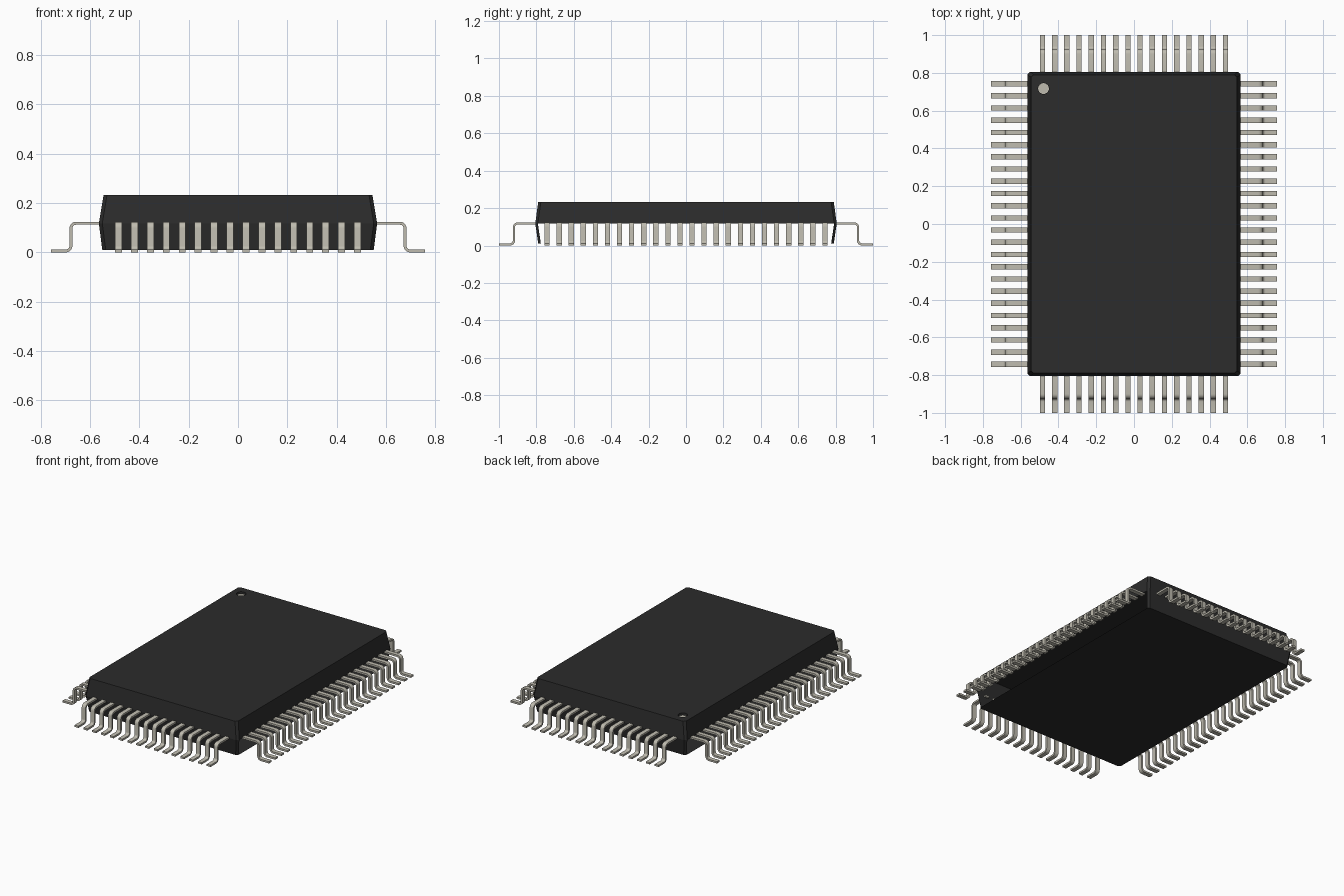
import bpy, bmesh, math
from mathutils import Matrix, Vector

if "Cube" in bpy.data.objects:
    bpy.data.objects.remove(bpy.data.objects["Cube"], do_unlink=True)


def material(name, rgb):
    m = bpy.data.materials.new(name)
    m.use_nodes = True
    m.diffuse_color = (*rgb, 1)
    bsdf = m.node_tree.nodes["Principled BSDF"]
    bsdf.inputs["Base Color"].default_value = (*rgb, 1)
    bsdf.inputs["Roughness"].default_value = 0.6
    return m


BLACK = material("black_plastic", (0.025, 0.025, 0.025))
METAL = material("tinned_metal", (0.52, 0.50, 0.43))


def add_object(name, bm, mats):
    me = bpy.data.meshes.new(name)
    bm.to_mesh(me)
    bm.free()
    for m in mats:
        me.materials.append(m)
    ob = bpy.data.objects.new(name, me)
    bpy.context.collection.objects.link(ob)
    return ob


def ring(bm, hx, hy, z, c=0.014):
    """Rectangle with cut corners, counter-clockwise from the +x side."""
    pts = [(hx, -hy + c), (hx, hy - c), (hx - c, hy), (-hx + c, hy),
           (-hx, hy - c), (-hx, -hy + c), (-hx + c, -hy), (hx - c, -hy)]
    return [bm.verts.new((x, y, z)) for x, y in pts]


def bridge(bm, lo, hi, skip=()):
    n = len(lo)
    return [bm.faces.new((lo[i], lo[(i + 1) % n], hi[(i + 1) % n], hi[i]))
            for i in range(n) if i not in skip]


# Package body: tapered both ways from the parting line, lower long sides open
bm = bmesh.new()
bottom = ring(bm, 0.55, 0.79, 0.01)
middle = ring(bm, 0.564, 0.806, 0.118)
top = ring(bm, 0.545, 0.79, 0.232)
bm.faces.new(bottom[::-1])
bridge(bm, bottom, middle, skip=(0, 4))
bridge(bm, middle, top)

# Round pin-one recess cut into the top, with a metal floor
SIDES, RADIUS, DEPTH = 16, 0.029, 0.015
angles = [2 * math.pi * i / SIDES for i in range(SIDES)]
rim, floor = [[bm.verts.new((-0.479 + RADIUS * math.cos(a),
                             0.717 + RADIUS * math.sin(a), z)) for a in angles]
              for z in (0.232, 0.232 - DEPTH)]
bridge(bm, rim, floor)
bm.faces.new(floor).material_index = 1
bm.edges.ensure_lookup_table()
edges = [bm.edges.get((loop[i], loop[(i + 1) % len(loop)]))
         for loop in (top, rim) for i in range(len(loop))]
bmesh.ops.triangle_fill(bm, use_beauty=True, edges=edges, normal=(0, 0, 1))
bmesh.ops.recalc_face_normals(bm, faces=bm.faces[:])
add_object("package_body", bm, (BLACK, METAL))

# Gull-wing lead: strip profile with two bends, tip at the local origin
WIDTH, HALF_T, BEND, PITCH = 0.028, 0.006, 0.02, 0.0646


def lead_mesh():
    path = [(Vector((-0.207, 0.118)), Vector((0, 1)))]
    for cx, cz, start, end, sign in ((-0.10, 0.098, 90, 0, 1),
                                     (-0.06, 0.026, 180, 270, -1)):
        for i in range(6):
            a = math.radians(start + (end - start) * i / 5)
            d = Vector((math.cos(a), math.sin(a)))
            path.append((Vector((cx, cz)) + BEND * d, sign * d))
    path.append((Vector((0, 0.006)), Vector((0, 1))))
    bm = bmesh.new()
    rows = []
    for p, n in path:
        corners = ((1, -1), (1, 1), (-1, 1), (-1, -1))
        rows.append([bm.verts.new((p.x + n.x * HALF_T * s, w * WIDTH / 2,
                                   p.y + n.y * HALF_T * s)) for s, w in corners])
    for a, b in zip(rows, rows[1:]):
        bridge(bm, a, b)
    bm.faces.new(rows[0])
    bm.faces.new(rows[-1])
    bmesh.ops.recalc_face_normals(bm, faces=bm.faces[:])
    return bm


# One arrayed row of leads on each side
for name, turn, tip, count in (("left_leads", 0, 0.757, 24),
                               ("back_leads", 90, 1.0, 16),
                               ("right_leads", 180, 0.757, 24),
                               ("front_leads", 270, 1.0, 16)):
    ob = add_object(name, lead_mesh(), (METAL,))
    rot = Matrix.Rotation(math.radians(turn), 4, "Z")
    ob.matrix_world = rot @ Matrix.Translation((tip, -(count - 1) / 2 * PITCH, 0))
    bpy.ops.object.select_all(action="DESELECT")
    ob.select_set(True)
    bpy.context.view_layer.objects.active = ob
    bpy.ops.object.shade_smooth_by_angle(angle=math.radians(35))
    arr = ob.modifiers.new("row", "ARRAY")
    arr.count = count
    arr.use_relative_offset = False
    arr.use_constant_offset = True
    arr.constant_offset_displace = (0, PITCH, 0)
